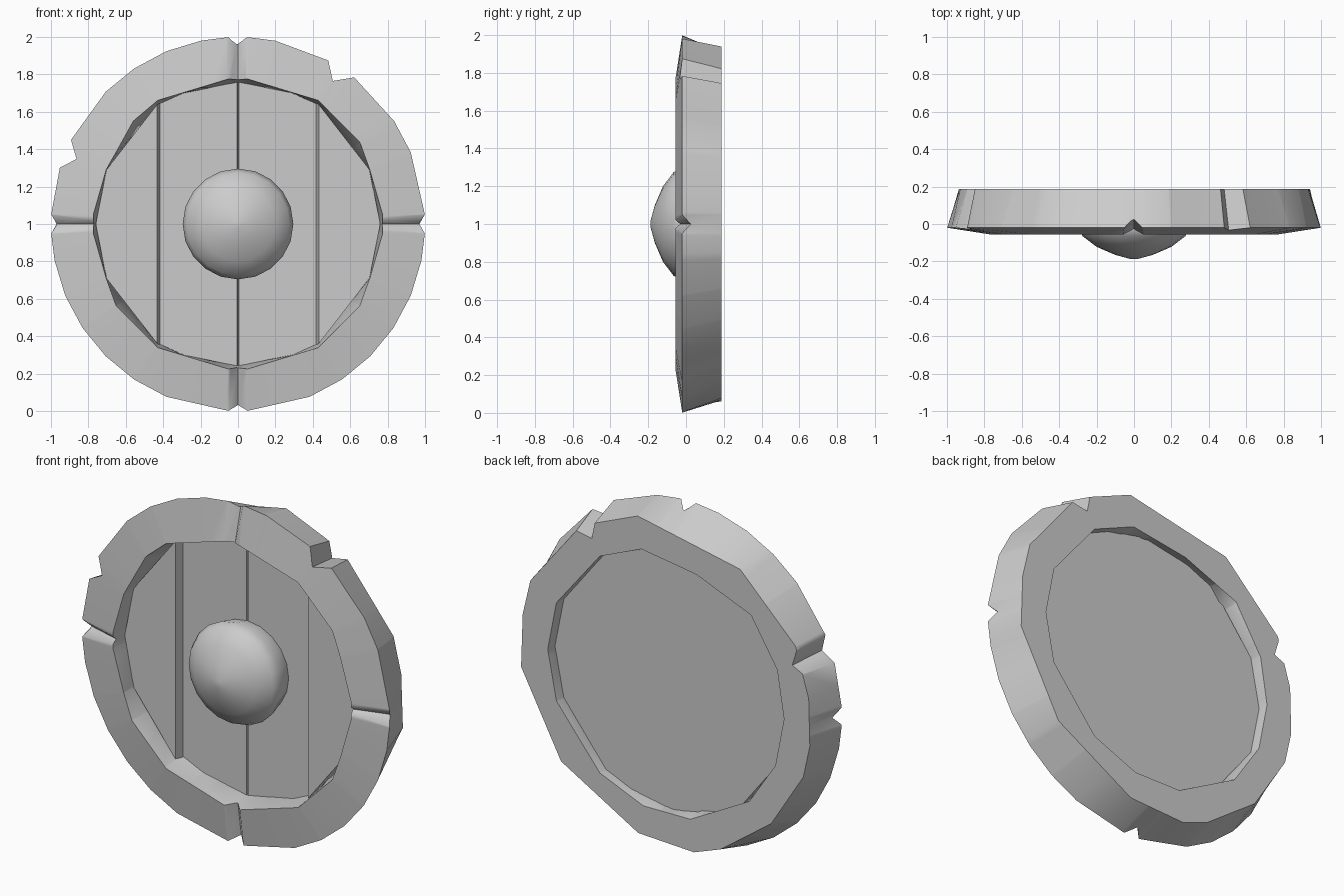
import bpy, bmesh
from math import sin, cos, radians
from mathutils import Vector

cube = bpy.data.objects.get("Cube")
if cube:
    bpy.data.objects.remove(cube)

grey = bpy.data.materials.new("plain grey")
grey.use_nodes = True
colour = (0.6, 0.6, 0.6, 1)
grey.diffuse_color = colour
grey.node_tree.nodes["Principled BSDF"].inputs["Base Color"].default_value = colour


def finish(name, bm):
    """Turn a bmesh into an object standing around z = 1."""
    bmesh.ops.recalc_face_normals(bm, faces=bm.faces)
    mesh = bpy.data.meshes.new(name)
    bm.to_mesh(mesh)
    bm.free()
    mesh.materials.append(grey)
    ob = bpy.data.objects.new(name, mesh)
    ob.location.z = 1
    bpy.context.collection.objects.link(ob)
    return ob


def loft(name, loops, closed=False):
    """Skin equal point loops; cap the ends, or join last to first."""
    bm = bmesh.new()
    rows = [[bm.verts.new(p) for p in loop] for loop in loops]
    n = len(rows[0])
    pairs = list(zip(rows, rows[1:]))
    if closed:
        pairs.append((rows[-1], rows[0]))
    else:
        bm.faces.new(rows[0])
        bm.faces.new(rows[-1])
    for a, b in pairs:
        for i in range(n):
            j = (i + 1) % n
            bm.faces.new((a[i], a[j], b[j], b[i]))
    return finish(name, bm)


def cut(target, cutters):
    bpy.context.view_layer.objects.active = target
    for c in cutters:
        c.hide_render = True
        mod = target.modifiers.new("cut", "BOOLEAN")
        mod.operation, mod.solver, mod.object = "DIFFERENCE", "EXACT", c
        bpy.ops.object.modifier_apply(modifier=mod.name)
        bpy.data.objects.remove(c)


def smooth(ob, angle):
    bpy.ops.object.select_all(action="DESELECT")
    ob.select_set(True)
    bpy.context.view_layer.objects.active = ob
    bpy.ops.object.shade_smooth_by_angle(angle=radians(angle))


def radius_at(corners, deg):
    """Distance from the centre to a polygon of (angle, radius) corners."""
    ring = sorted(corners)
    ring = [(ring[-1][0] - 360, ring[-1][1])] + ring + [(ring[0][0] + 360, ring[0][1])]
    for (a, ra), (b, rb) in zip(ring, ring[1:]):
        if a <= deg <= b:
            u, v = radians(deg - a), radians(b - deg)
            return ra * rb * sin(u + v) / (ra * sin(u) + rb * sin(v))


def polar(r, deg, y):
    return Vector((r * cos(radians(deg)), y, r * sin(radians(deg))))


def four_way(quarter):
    return [(m % 360, r) for a, r in quarter for m in {a, 180 - a, 180 + a, 360 - a}]


# Uneven front outline, dipping at the four notches
step = 11.25
outer_angles = [3, 22.5, 33.4, 51.5, 60.6, 78.5, 87, 93, 101.25, 112.5, 123.75,
                135, 153.4, 162, 177, 183]
outer_angles += [180 + step * i for i in range(1, 7)] + [267, 273]
outer_angles += [270 + step * i for i in range(2, 8)] + [357]
outer = [(a, 1.0) for a in outer_angles] + [(90 * i, 0.98) for i in range(4)]

# Coarser outlines of the back edge, the front lip, the inner wall and the back hole
back = [(10, 0.945), (23, 0.957), (53, 0.95), (60, 0.945), (79, 0.957), (121, 0.938),
        (152, 0.955), (170, 0.943), (187, 0.943), (199, 0.945), (223, 0.935),
        (248, 0.945), (259, 0.957), (281, 0.94), (317, 0.932), (351, 0.953)]
lip = four_way([(3.7, 0.775), (22.5, 0.762), (57, 0.788), (86.3, 0.777)])
lip += [(a, 0.785) for a in (34, 135.5, 214, 326)]
wall = four_way([(0, 0.757), (22.5, 0.757), (56, 0.768), (67.5, 0.757), (90, 0.757)])
hole = [(a, 0.768) for a in (0, 22, 56, 78, 180, 202, 225, 258, 281, 304, 338)]
hole += [(106, 0.725), (135, 0.783), (159, 0.775)]
angles = sorted({a for shape in (outer, back, lip, wall, hole) for a, r in shape})


def outline(corners, y, scale=1):
    return [polar(radius_at(corners, a) * scale, a, y) for a in angles]


rim = loft("rim", [outline(lip, -0.055), outline(outer, -0.02), outline(back, 0.187),
                   outline(hole, 0.187), outline(wall, 0.1)], closed=True)

# V notches at the four quarters of the rim, shallower towards the lip
cutters = []
for k, half, apex in ((0, 0.022, -0.03), (1, 0.05, -0.025),
                      (2, 0.022, -0.03), (3, 0.05, 0.0)):
    spin = radians(90 * k)
    loops = []
    ends = [(0.775, half, -0.055, apex), (1.0, 0.05, -0.02, 0.035)]
    for t in (-0.12, 1.2):
        r, w, top, low = [a + (b - a) * t for a, b in zip(*ends)]
        above = top - 0.01
        w *= (low - above) / (low - top)
        tri = [(-w, above), (w, above), (0, low)]
        loops.append([Vector((r * cos(spin) - s * sin(spin), y,
                              r * sin(spin) + s * cos(spin))) for s, y in tri])
    cutters.append(loft("notch_cutter", loops))

# Two battle nicks through the whole edge
for a, tip, b in (((0.49, 0.87), (0.51, 0.77), (0.62, 0.79)),
                  ((-0.95, 0.31), (-0.87, 0.35), (-0.90, 0.45))):
    tip = Vector(tip)
    far = [tip + (Vector(p) - tip) * 2 for p in (a, b)]
    tri = (far[0], tip, far[1])
    cutters.append(loft("nick_cutter", [[Vector((p.x * s, y, p.y * s)) for p in tri]
                                        for y, s in ((-0.2, 1.03), (0.3, 0.92))]))
cut(rim, cutters)
smooth(rim, 55)

# Planks: outer boards stand proud, the inner pair is sunk and split by a thin seam
outer_y, inner_y = 0.035, 0.088
planks = loft("planks", [outline(wall, y, 1.005) for y in (outer_y, 0.13)])
trench = [(-0.432, 0), (-0.432, outer_y), (-0.418, inner_y),
          (0.418, inner_y), (0.432, outer_y), (0.432, 0)]
seam = [(-0.008, inner_y - 0.01), (0.008, inner_y - 0.01), (0, inner_y + 0.015)]
cut(planks, [loft("plank_cutter", [[Vector((x, y, z)) for x, y in shape] for z in (-1, 1)])
             for shape in (trench, seam)])
smooth(planks, 30)

# Domed boss in the centre
profile = [(0.265, 0.1), (0.296, -0.02), (0.275, -0.065), (0.2, -0.122),
           (0.1, -0.165), (0.02, -0.187)]
boss = loft("boss", [[polar(r, 18 * i, y) for i in range(20)] for r, y in profile])
smooth(boss, 60)
